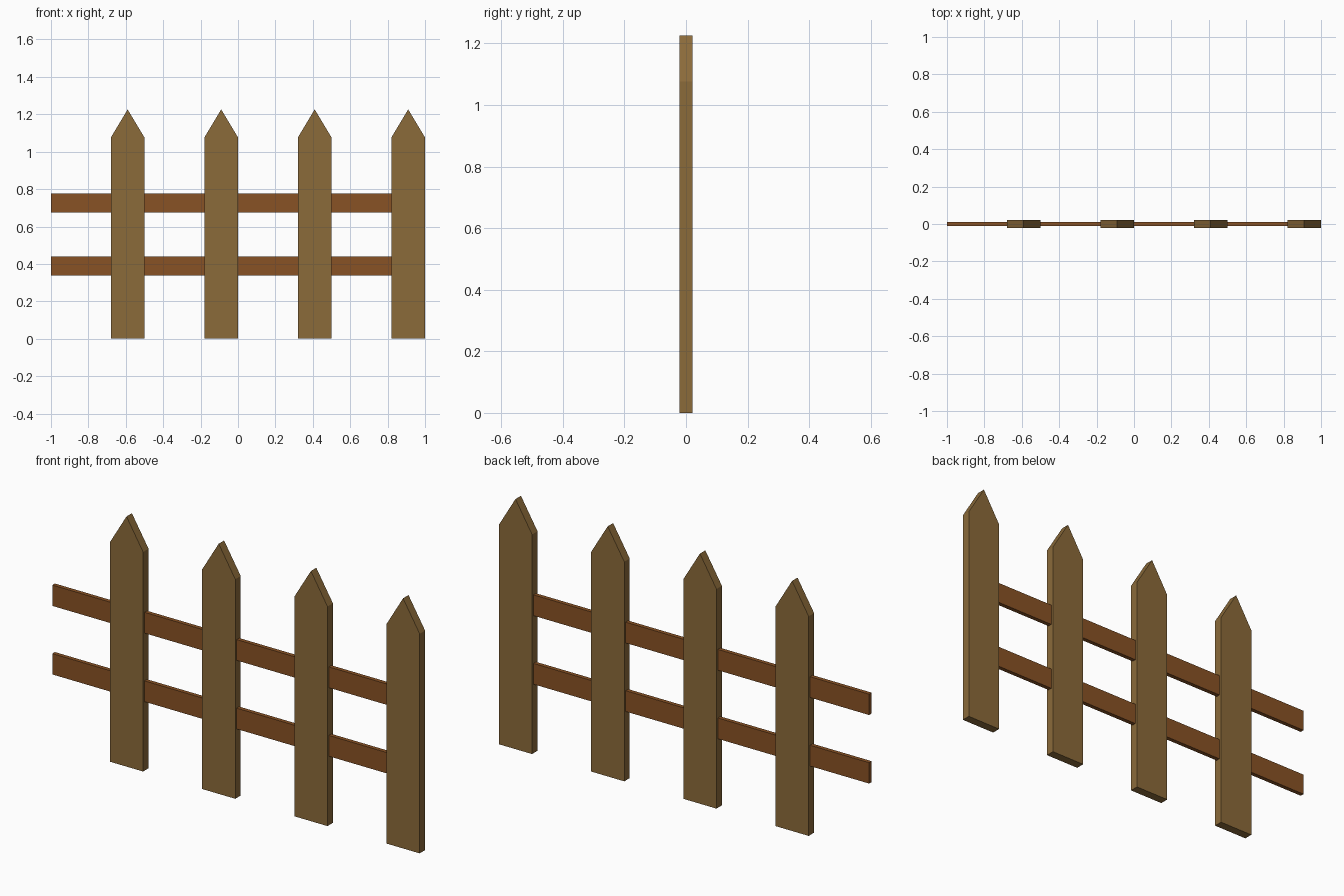
import bpy

if "Cube" in bpy.data.objects:
    bpy.data.objects.remove(bpy.data.objects["Cube"])


def material(name, rgb):
    m = bpy.data.materials.new(name)
    m.diffuse_color = (*rgb, 1)
    m.use_nodes = True
    m.node_tree.nodes["Principled BSDF"].inputs["Base Color"].default_value = m.diffuse_color
    return m


def board(name, profile, thickness, mat):
    """Extrude an x-z outline along y, centred on y = 0."""
    n, h = len(profile), thickness / 2
    verts = [(x, y, z) for y in (-h, h) for x, z in profile]
    faces = [tuple(range(n)), tuple(reversed(range(n, 2 * n)))]
    faces += [(i, i + n, (i + 1) % n + n, (i + 1) % n) for i in range(n)]
    mesh = bpy.data.meshes.new(name)
    mesh.from_pydata(verts, [], faces)
    mesh.materials.append(mat)
    obj = bpy.data.objects.new(name, mesh)
    bpy.context.collection.objects.link(obj)
    return obj


picket_wood = material("picket_wood", (0.26, 0.145, 0.042))
rail_wood = material("rail_wood", (0.25, 0.085, 0.018))

# Pointed pickets
W, SHOULDER, TIP = 0.09, 1.076, 1.226
outline = [(-W, 0), (W, 0), (W, SHOULDER), (0, TIP), (-W, SHOULDER)]
for i in range(4):
    picket = board(f"picket_{i + 1}", outline, 0.042, picket_wood)
    picket.location.x = -0.59 + 0.5 * i

# Horizontal rails, ending inside the last picket
for name, z0, z1 in (("lower_rail", 0.338, 0.44), ("upper_rail", 0.674, 0.776)):
    board(name, [(-1, z0), (0.91, z0), (0.91, z1), (-1, z1)], 0.02, rail_wood)
